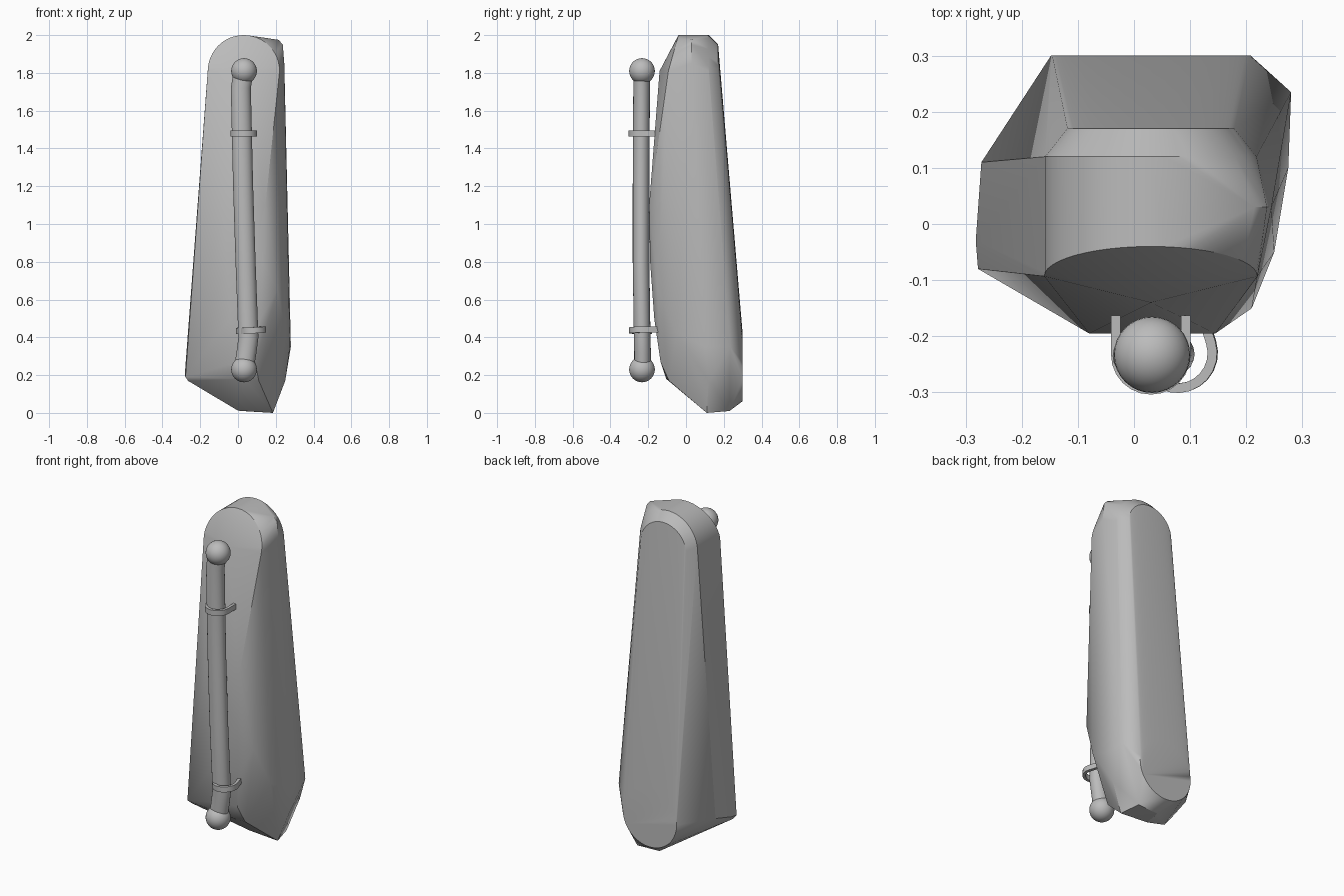
import bpy, bmesh
from math import sin, cos, pi, radians
from mathutils import Matrix, Vector

cube = bpy.data.objects.get("Cube")
if cube:
    bpy.data.objects.remove(cube, do_unlink=True)

grey = bpy.data.materials.new("plain grey")
grey.use_nodes = True
grey.diffuse_color = (0.5, 0.5, 0.5, 1)
grey.node_tree.nodes["Principled BSDF"].inputs["Base Color"].default_value = (0.5, 0.5, 0.5, 1)


def finish(name, bm, angle):
    bmesh.ops.recalc_face_normals(bm, faces=bm.faces)
    mesh = bpy.data.meshes.new(name)
    bm.to_mesh(mesh)
    bm.free()
    mesh.materials.append(grey)
    obj = bpy.data.objects.new(name, mesh)
    bpy.context.collection.objects.link(obj)
    bpy.ops.object.select_all(action='DESELECT')
    obj.select_set(True)
    bpy.context.view_layer.objects.active = obj
    bpy.ops.object.shade_smooth_by_angle(angle=radians(angle))
    return obj


def arc(radius, centre_z, y, start=0, end=180, steps=24, lean=0):
    """Arc facing the front; lean moves the points forward as they drop."""
    pts = []
    for i in range(steps + 1):
        a = radians(start + (end - start) * i / steps)
        drop = radius * (1 - sin(a))
        pts.append((0.03 + radius * cos(a), y - lean * drop, centre_z + radius * sin(a)))
    return pts


# Body: tapering faceted shell stretched over its rims and corners
points = arc(0.19, 1.81, -0.04, lean=0.28)            # front top rim
points += arc(0.19, 1.81, 0.12)                       # back top rim
points += arc(0.15, 1.80, 0.17)                       # back panel, top
points += arc(0.178, 0.24, 0.30, end=360, steps=40)   # back panel, base
points += [
    (0.03, -0.14, 1.81),                              # front panel tip
    (0.215, 0.03, 1.975), (0.237, 0.03, 1.95), (0.245, 0.03, 1.85),  # top corner
    (-0.08, -0.195, 1.07), (0.145, -0.195, 1.10),     # front ridge
    (-0.06, -0.19, 0.80), (0.13, -0.19, 0.80),
    (-0.04, -0.168, 0.50), (0.12, -0.168, 0.50),
    (0.0, -0.135, 0.27), (0.09, -0.135, 0.27),
    (0.03, -0.105, 0.18), (0.11, -0.09, 0.17),
    (0.21, -0.15, 0.65), (0.25, -0.05, 0.42),         # left side
    (0.275, 0.10, 0.35), (0.28, 0.235, 0.35), (0.25, 0.12, 0.17),
    (-0.278, -0.08, 0.19), (-0.282, -0.03, 0.20),     # right side
    (-0.272, 0.11, 0.24), (-0.265, -0.06, 0.17),
    (0.0, 0.11, 0.012), (0.185, 0.11, 0.0),           # foot
    (0.02, 0.22, 0.01), (0.16, 0.23, 0.01),
]
bm = bmesh.new()
for p in points:
    bm.verts.new(p)
bmesh.ops.remove_doubles(bm, verts=bm.verts, dist=0.001)
hull = bmesh.ops.convex_hull(bm, input=bm.verts)
loose = [v for v in bm.verts if not v.link_faces]
bmesh.ops.delete(bm, geom=loose, context='VERTS')
finish("body", bm, 28)

# Rod: bent round bar along the front
path = [(0.03, -0.235, 1.81), (0.015, -0.235, 1.72), (0.027, -0.238, 1.2),
        (0.04, -0.238, 0.8), (0.055, -0.232, 0.40), (0.045, -0.23, 0.32),
        (0.03, -0.23, 0.23)]
bm = bmesh.new()
rings = []
for x, y, z in path:
    rings.append([bm.verts.new((x + 0.053 * cos(i * pi / 12), y + 0.044 * sin(i * pi / 12), z))
                  for i in range(24)])
for low, high in zip(rings, rings[1:]):
    for i in range(24):
        j = (i + 1) % 24
        bm.faces.new((low[i], low[j], high[j], high[i]))
for ring in (rings[0], rings[-1]):
    bm.faces.new(ring)
finish("rod", bm, 35)

# Ball on each end of the rod
for name, z in (("upper_ball", 1.81), ("lower_ball", 0.23)):
    bm = bmesh.new()
    bmesh.ops.create_uvsphere(bm, u_segments=32, v_segments=16, radius=0.068,
                              matrix=Matrix.Translation((0.032, -0.233, z)))
    finish(name, bm, 40)


# Clip: U-shaped strap that holds the rod against the body
def clip(name, centre, turn, tilt):
    def outline(r, leg):
        half = [(r * cos(pi + i * pi / 12), r * sin(pi + i * pi / 12)) for i in range(13)]
        return [(-r, leg)] + half + [(r, leg)]

    bm = bmesh.new()
    outer = [bm.verts.new((x, y, -0.016)) for x, y in outline(0.071, 0.07)]
    inner = [bm.verts.new((x, y, -0.016)) for x, y in outline(0.054, 0.07)]
    for i in range(len(outer) - 1):
        bm.faces.new((outer[i], outer[i + 1], inner[i + 1], inner[i]))
    made = bmesh.ops.extrude_face_region(bm, geom=bm.faces[:])["geom"]
    moved = [g for g in made if isinstance(g, bmesh.types.BMVert)]
    bmesh.ops.translate(bm, verts=moved, vec=Vector((0, 0, 0.032)))
    place = (Matrix.Translation(centre) @ Matrix.Rotation(radians(turn), 4, 'Z')
             @ Matrix.Rotation(radians(tilt), 4, 'Y'))
    bmesh.ops.transform(bm, matrix=place, verts=bm.verts)
    finish(name, bm, 30)


clip("upper_clip", (0.03, -0.233, 1.48), 0, 0)
clip("lower_clip", (0.078, -0.23, 0.438), 18, -3)
